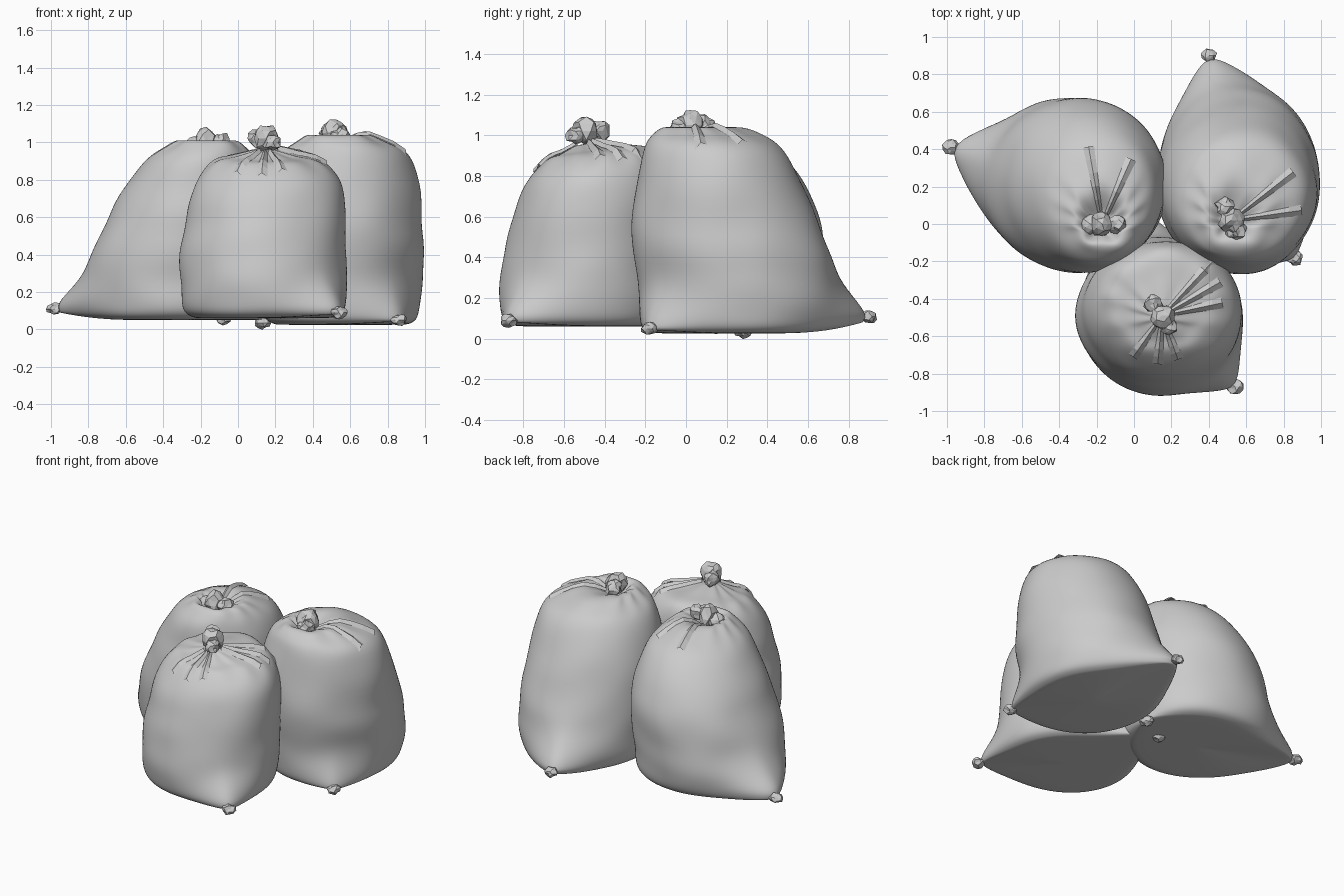
import bpy, bmesh, math, random
from mathutils import Vector, noise

if "Cube" in bpy.data.objects:
    bpy.data.objects.remove(bpy.data.objects["Cube"])

random.seed(4)
COLS = 72


def make_object(name, bm, smooth):
    me = bpy.data.meshes.new(name)
    bmesh.ops.recalc_face_normals(bm, faces=bm.faces)
    for f in bm.faces:
        f.smooth = smooth
    bm.to_mesh(me)
    bm.free()
    ob = bpy.data.objects.new(name, me)
    bpy.context.collection.objects.link(ob)
    return ob


def full_profile(base, girth, neck):
    # girth rows are (z, xmin, xmax, ymin, ymax); add floor rows, crown and neck
    def shrink(row, z, s):
        cx, cy = (row[1] + row[2]) / 2, (row[3] + row[4]) / 2
        return (z, *(cx + (v - cx) * s for v in row[1:3]), *(cy + (v - cy) * s for v in row[3:5]))
    x, y, z = neck
    h = .055
    throat = (z, x - h, x + h, y - h, y + h)
    crown = [(a + b) / 2 for a, b in zip(girth[-1], throat)]
    crown[0] = girth[-1][0] + .03
    return [shrink(girth[0], base, .8), shrink(girth[0], base + .05, .95), *girth, crown, throat]


def spline_rows(rows, steps=4):
    out = []
    for i in range(len(rows) - 1):
        p = [rows[min(max(i + k, 0), len(rows) - 1)] for k in (-1, 0, 1, 2)]
        for s in range(steps):
            t = s / steps
            out.append([.5 * (2 * b + (c - a) * t + (2 * a - 5 * b + 4 * c - d) * t * t
                              + (3 * b - a - 3 * c + d) * t ** 3) for a, b, c, d in zip(*p)])
    return out + [list(rows[-1])]


def build_sack(name, profile, corners, tilt):
    # soft sack: lofted rings, pulled out to two pinched corners, pleated at the neck
    bm = bmesh.new()
    rows = spline_rows(profile)
    n = len(rows)
    sections = [(rows[0], .03, 0), (rows[0], .6, 0)]
    sections += [(r, 1, i / (n - 1)) for i, r in enumerate(rows)]
    rings = []
    for (z, x0, x1, y0, y1), scale, t in sections:
        cx, cy, rx, ry = (x0 + x1) / 2, (y0 + y1) / 2, (x1 - x0) / 2, (y1 - y0) / 2

        def radius(a):
            return 1 / math.hypot(math.cos(a) / rx, math.sin(a) / ry)
        ring = []
        for j in range(COLS):
            a = 2 * math.pi * j / COLS
            r, pz = radius(a), z
            for kx, ky, kz in corners:
                ka = math.atan2(ky - cy, kx - cx)
                gap = max(0, math.hypot(kx - cx, ky - cy) - radius(ka))
                d = abs((a - ka + math.pi) % (2 * math.pi) - math.pi)
                w = math.exp(-(d / .36) ** 1.3)
                r += w * gap * (math.exp(-((z - kz) / .14) ** 2) if z > kz else .94)
                if z < kz:
                    pz += (kz - z) * w * .7 * scale
            pleat = max(0, (t - .62) / .38)
            r *= 1 + .11 * pleat * math.sin(9 * a + 2 * math.sin(2 * a))
            out = Vector((math.cos(a), math.sin(a), 0))
            p = Vector((cx, cy, pz)) + out * r * scale
            fade = min(1, t * 5) * min(1, (1 - t) * 4)
            p += out * .016 * fade * noise.noise(Vector((p.x * 3, p.y * 3, p.z * 6)))
            p.z += tilt * (p.y - cy) * max(0, (t - .5) * 2)
            ring.append(bm.verts.new(p))
        rings.append(ring)
    for a, b in zip(rings, rings[1:]):
        for j in range(COLS):
            k = (j + 1) % COLS
            bm.faces.new((a[j], a[k], b[k], b[j]))
    bm.faces.new(rings[0])
    bm.faces.new(rings[-1])
    ob = make_object(name, bm, True)
    mod = ob.modifiers.new("soften", 'SUBSURF')
    mod.levels = mod.render_levels = 1
    return ob


def crumple(name, wads):
    # faceted wads of plastic: (centre, width, height)
    bm = bmesh.new()
    for centre, w, h in wads:
        for v in bmesh.ops.create_icosphere(bm, subdivisions=2, radius=1)["verts"]:
            s = random.uniform(.72, 1.1)
            v.co = Vector(centre) + Vector((v.co.x * w, v.co.y * w, v.co.z * h)) * s
    return make_object(name, bm, False)


def build_folds(name, sack, neck, folds):
    # creased strips radiating from the knot over the shoulders
    bpy.context.view_layer.update()
    target = sack.evaluated_get(bpy.context.evaluated_depsgraph_get())
    bm = bmesh.new()
    for deg, length in folds:
        a = math.radians(deg)
        prev = None
        for i in range(6):
            t = i / 5
            d = .06 + (length - .06) * t
            row = []
            for side in (-1, 0, 1):
                o = side * .03 * (.4 + .6 * t)
                x = neck[0] + d * math.cos(a) - o * math.sin(a)
                y = neck[1] + d * math.sin(a) + o * math.cos(a)
                hit, loc, _, _ = target.ray_cast(Vector((x, y, 2)), Vector((0, 0, -1)))
                if hit and loc.z > .6:
                    row.append(bm.verts.new((x, y, loc.z + (.004 if side else .022))))
            if len(row) < 3:
                break
            if prev:
                for k in (0, 1):
                    bm.faces.new((prev[k], prev[k + 1], row[k + 1], row[k]))
            prev = row
    return make_object(name, bm, False)


def build_bag(name, base, girth, corners, neck, lean, folds, tilt=0):
    sack = build_sack(name, full_profile(base, girth, neck), corners, tilt)
    top = Vector(neck) + Vector((0, 0, .06))
    side = Vector((math.cos(math.radians(lean)), math.sin(math.radians(lean)), 0)) * .08
    crumple(name + "_knot", [(top, .07, .08), (top + side, .055, .055),
                             (top - side * .8 - Vector((0, 0, .02)), .055, .05)])
    crumple(name + "_corners", [(c, .045, .035) for c in corners])
    build_folds(name + "_folds", sack, neck, folds)


build_bag("front_bag", .06,
          [(.3, -.31, .58, -.91, -.07), (.55, -.28, .58, -.87, -.08),
           (.77, -.24, .56, -.79, -.1), (.9, -.13, .46, -.7, -.15)],
          [(.54, -.87, .09), (-.08, .15, .06)], (.15, -.49, .96), 125,
          [(47, .4), (30, .36), (12, .33), (-125, .27), (-95, .26), (-70, .25)], tilt=.2)

build_bag("left_bag", .05,
          [(.3, -.81, .16, -.25, .67), (.6, -.7, .17, -.26, .66),
           (.87, -.53, .12, -.22, .5), (.98, -.38, .04, -.16, .32)],
          [(-.98, .41, .11), (.13, .28, .035)], (-.17, 0, .94), 0,
          [(100, .42), (66, .38)])

build_bag("right_bag", .025,
          [(.27, .12, .985, -.24, .74), (.55, .13, .99, -.27, .66),
           (.9, .2, .93, -.22, .5), (1.01, .32, .77, -.17, .36)],
          [(.4, .9, .11), (.86, -.18, .05)], (.52, .02, .99), 115,
          [(38, .42), (8, .38)])
